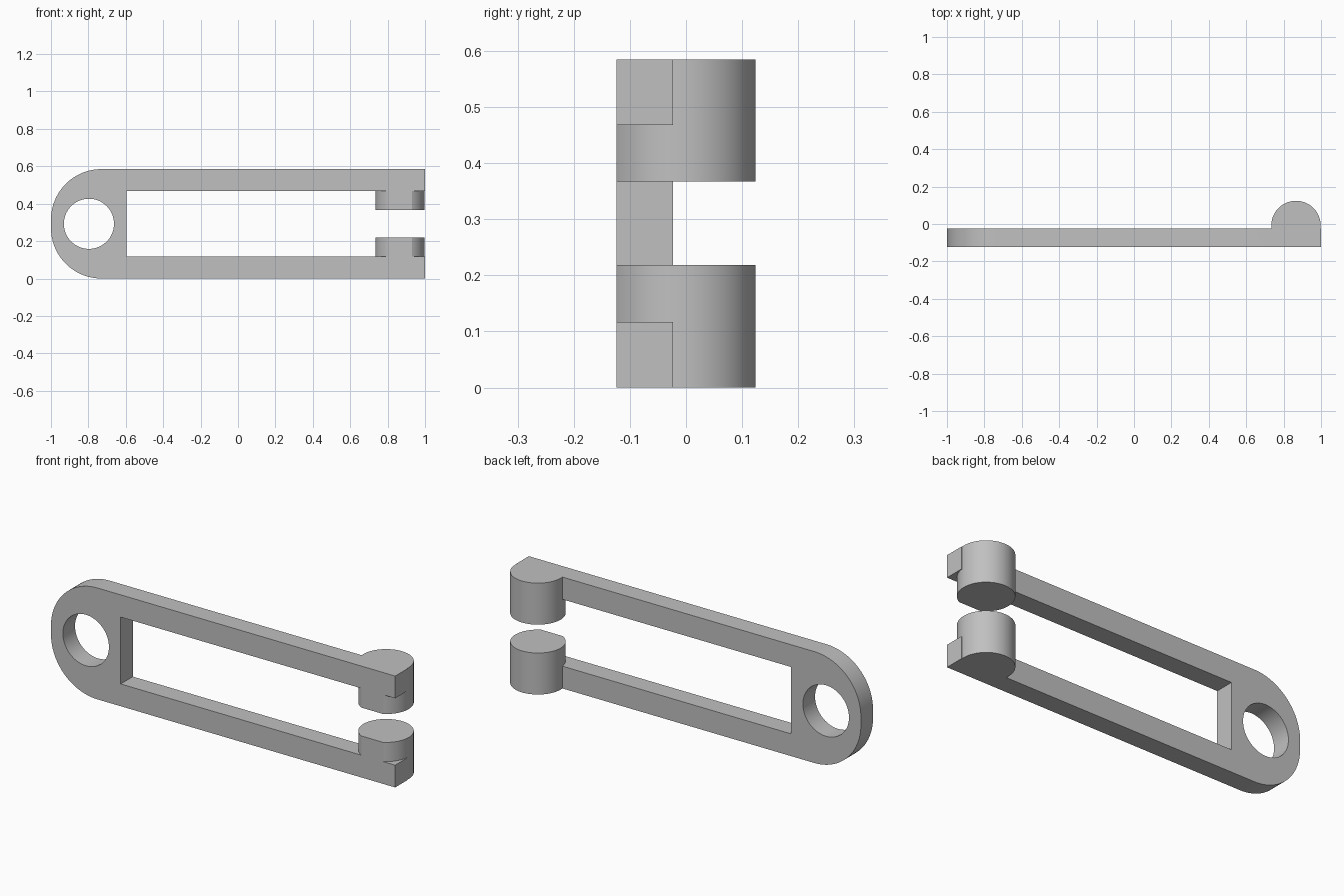
import bpy, bmesh, math
from mathutils import Vector

cube = bpy.data.objects.get("Cube")
if cube:
    bpy.data.objects.remove(cube, do_unlink=True)

HEIGHT, ARM = 0.585, 0.117          # overall height, arm thickness
FRONT, BACK = -0.124, -0.023        # plate front and back
MID = HEIGHT / 2

grey = bpy.data.materials.new("light grey")
grey.use_nodes = True
colour = (0.53, 0.53, 0.53, 1)
grey.diffuse_color = colour
grey.node_tree.nodes["Principled BSDF"].inputs["Base Color"].default_value = colour


def arc(cx, cy, r, start, end, steps):
    """Points along an arc, angles in degrees."""
    angles = [math.radians(start + (end - start) * i / steps) for i in range(steps + 1)]
    return [(cx + r * math.cos(a), cy + r * math.sin(a)) for a in angles]


def prism(name, points, offset):
    """Extrude a closed 3D profile along an offset."""
    bm = bmesh.new()
    face = bm.faces.new([bm.verts.new(p) for p in points])
    grown = bmesh.ops.extrude_face_region(bm, geom=[face])["geom"]
    bmesh.ops.translate(bm, vec=Vector(offset),
                        verts=[v for v in grown if isinstance(v, bmesh.types.BMVert)])
    bmesh.ops.recalc_face_normals(bm, faces=bm.faces)
    mesh = bpy.data.meshes.new(name)
    bm.to_mesh(mesh)
    bm.free()
    obj = bpy.data.objects.new(name, mesh)
    bpy.context.collection.objects.link(obj)
    mesh.materials.append(grey)
    return obj


def combine(target, other, operation):
    """Apply a boolean and remove the helper."""
    mod = target.modifiers.new(operation, 'BOOLEAN')
    mod.operation, mod.solver, mod.object = operation, 'EXACT', other
    bpy.ops.object.select_all(action='DESELECT')
    bpy.context.view_layer.objects.active = target
    target.select_set(True)
    bpy.ops.object.modifier_apply(modifier=mod.name)
    bpy.data.objects.remove(other, do_unlink=True)


# Forked plate: rounded left end, two arms open to the right
R = 0.27
outline = (arc(-1 + R, HEIGHT - R, R, 90, 180, 24) + arc(-1 + R, R, R, 180, 270, 24)
           + [(1, 0), (1, ARM), (-0.595, ARM),
              (-0.595, HEIGHT - ARM), (1, HEIGHT - ARM), (1, HEIGHT)])
plate = prism("forked_plate", [(x, FRONT, z) for x, z in outline], (0, BACK - FRONT, 0))

# Round eye through the left end
ring = arc(-0.797, MID, 0.134, 0, 360, 64)[:-1]
hole = prism("eye_cutter", [(x, FRONT - 0.1, z) for x, z in ring], (0, 0.4, 0))
combine(plate, hole, 'DIFFERENCE')

# Two pegs at the arm tips, flattened flush with the plate front
PEG_X, PEG_R, PEG_H = 0.866, 0.132, 0.218
peg_y = 0.124 - PEG_R
cut = math.degrees(math.asin((FRONT - peg_y) / PEG_R))
profile = arc(PEG_X, peg_y, PEG_R, cut, 180 - cut, 64)
for name, base in (("lower_peg", 0), ("upper_peg", HEIGHT - PEG_H)):
    peg = prism(name, [(x, y, base) for x, y in profile], (0, 0, PEG_H))
    combine(plate, peg, 'UNION')

bpy.ops.object.shade_smooth_by_angle(angle=math.radians(25))
